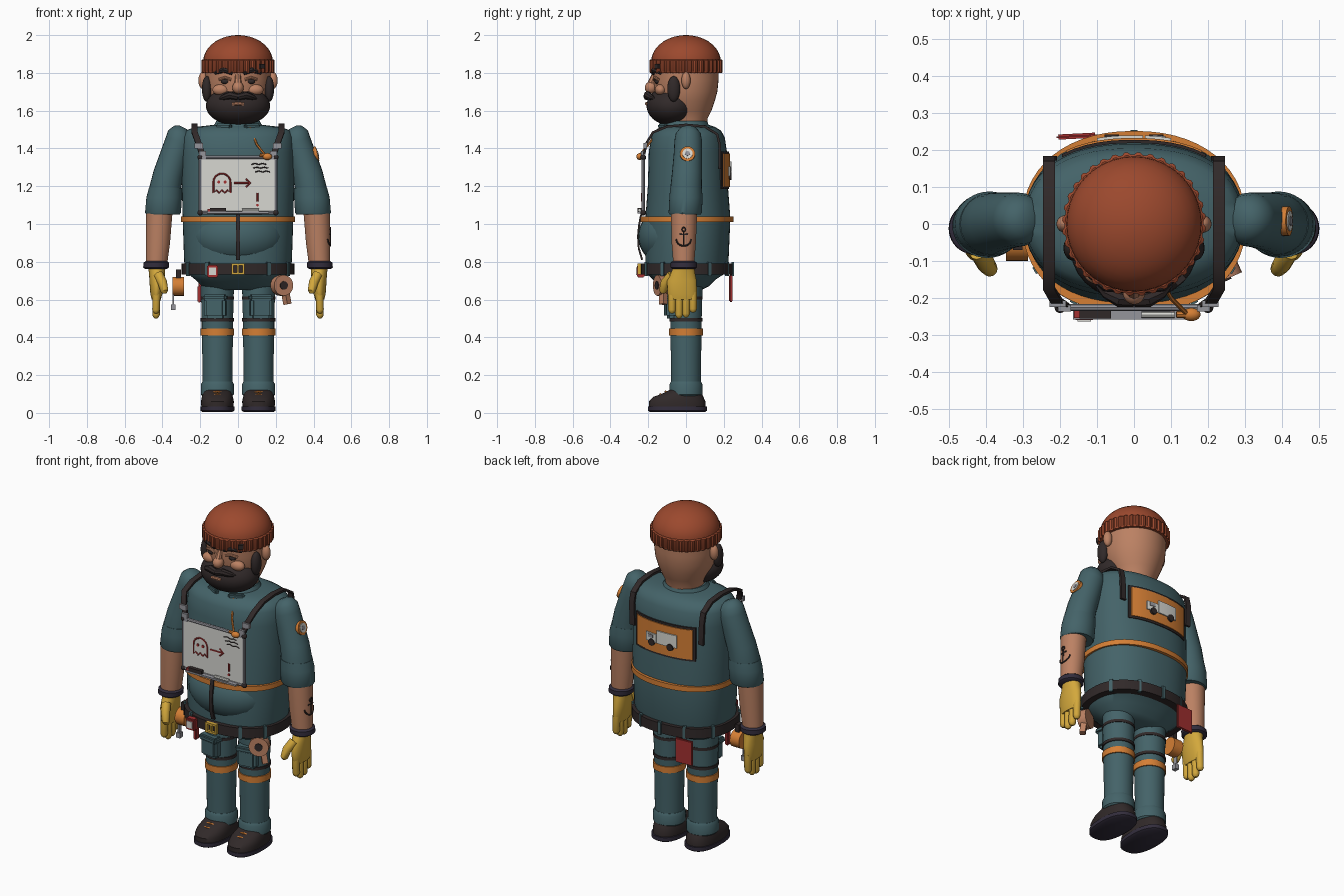
import bpy, bmesh, math
from mathutils import Vector

COL = {"teal cloth": (.058, .125, .14), "dark brown": (.030, .022, .022), "skin": (.50, .22, .125),
       "orange": (.66, .21, .035), "rust wool": (.33, .066, .027), "yellow glove": (.65, .39, .045),
       "white": (.68, .68, .64), "red": (.36, .03, .03), "grey metal": (.30, .30, .33),
       "dark violet": (.032, .026, .045)}
MAT = {}
for key, c in COL.items():
    MAT[key] = bpy.data.materials.new(key)
    MAT[key].diffuse_color = (*c, 1)
TEAL, DARK, SKIN, ORANGE, RUST, YELLOW, WHITE, RED, GREY, VIOLET = COL


def finish(name, bm, mat, angle=40):
    bmesh.ops.recalc_face_normals(bm, faces=bm.faces)
    me = bpy.data.meshes.new(name)
    bm.to_mesh(me)
    bm.free()
    me.materials.append(MAT[mat])
    ob = bpy.data.objects.new(name, me)
    bpy.context.collection.objects.link(ob)
    bpy.ops.object.select_all(action='DESELECT')
    ob.select_set(True)
    bpy.context.view_layer.objects.active = ob
    bpy.ops.object.shade_smooth_by_angle(angle=math.radians(angle))
    return ob


def bridge(name, rings, mat, angle=40):
    """Skin a row of equal rings and cap both ends."""
    bm = bmesh.new()
    vs = [[bm.verts.new(p) for p in r] for r in rings]
    n = len(vs[0])
    for a, b in zip(vs, vs[1:]):
        for i in range(n):
            bm.faces.new((a[i], a[(i + 1) % n], b[(i + 1) % n], b[i]))
    bm.faces.new(vs[0])
    bm.faces.new(vs[-1])
    return finish(name, bm, mat, angle)


def loft(name, secs, mat, n=2.0, count=40, rib=0, angle=40):
    """Horizontal superellipse sections: (z, cx, cy, rx, ry)."""
    rings = []
    for z, cx, cy, rx, ry in secs:
        ring = []
        for i in range(count):
            t = math.tau * i / count
            c, s = math.cos(t), math.sin(t)
            k = 1 + rib * (i // 2 % 2)
            ring.append((cx + k * rx * math.copysign(abs(c) ** (2 / n), c),
                         cy + k * ry * math.copysign(abs(s) ** (2 / n), s), z))
        rings.append(ring)
    return bridge(name, rings, mat, angle)


def tube(name, pts, radii, mat, sides=8):
    pts = [Vector(p) for p in pts]
    if not isinstance(radii, (list, tuple)):
        radii = [radii] * len(pts)
    rings = []
    for i, p in enumerate(pts):
        d = (pts[min(i + 1, len(pts) - 1)] - pts[max(i - 1, 0)]).normalized()
        up = Vector((0, 1, 0)) if abs(d.y) < .8 else Vector((1, 0, 0))
        u = d.cross(up).normalized()
        v = d.cross(u)
        rings.append([p + radii[i] * (u * math.cos(math.tau * k / sides) + v * math.sin(math.tau * k / sides))
                      for k in range(sides)])
    return bridge(name, rings, mat)


def disc(name, c, axis, r, t, mat):
    c, a = Vector(c), Vector(axis).normalized() * t / 2
    return tube(name, [c - a, c + a], r, mat, 24)


def ribbon(name, pts, w, t, mat):
    """Strap running in y/z with its width along x."""
    pts = [Vector(p) for p in pts]
    X, rings = Vector((w / 2, 0, 0)), []
    for i, p in enumerate(pts):
        d = pts[min(i + 1, len(pts) - 1)] - pts[max(i - 1, 0)]
        u = Vector((0, -d.z, d.y)).normalized() * t / 2
        rings.append([p - X - u, p + X - u, p + X + u, p - X + u])
    return bridge(name, rings, mat)


def ball(name, c, r, mat):
    bm = bmesh.new()
    bmesh.ops.create_uvsphere(bm, u_segments=28, v_segments=18, radius=1)
    for v in bm.verts:
        v.co = Vector([c[k] + v.co[k] * r[k] for k in range(3)])
    return finish(name, bm, mat)


def box(name, c, s, mat, bevel=0.0, turn=0.0):
    bm = bmesh.new()
    bmesh.ops.create_cube(bm, size=1)
    for v in bm.verts:
        v.co = Vector([v.co[k] * s[k] for k in range(3)])
    if bevel:
        bmesh.ops.bevel(bm, geom=bm.edges[:], offset=bevel, segments=2, affect='EDGES')
    ob = finish(name, bm, mat)
    ob.location, ob.rotation_euler = c, (0, 0, turn)
    return ob


def back_plate(name, x0, x1, z0, z1, off, mat):
    """Plate that follows the curve of the back."""
    rings = []
    for i in range(13):
        x = x0 + (x1 - x0) * i / 12
        y = .01 + .212 * (1 - (abs(x) / .3) ** 2.3) ** (1 / 2.3) + off
        rings.append([(x, y - .009, z0), (x, y, z0), (x, y, z1), (x, y - .009, z1)])
    return bridge(name, rings, mat)


# torso, belly, waist bands
loft("torso", [(.65, 0, 0, .15, .08), (.67, 0, 0, .19, .12), (.705, 0, -.01, .225, .165), (.74, 0, 0, .27, .21),
               (.8, 0, .005, .285, .22), (1.03, 0, .01, .293, .225), (1.2, 0, .01, .297, .212), (1.38, 0, .01, .297, .207),
               (1.46, 0, .01, .293, .195), (1.495, 0, .01, .275, .175), (1.513, 0, .01, .23, .145),
               (1.525, 0, 0, .13, .12)], TEAL, 2.3, 56)
ball("belly", (0, -.065, .935), (.25, .188, .17), TEAL)
loft("waist_stripe", [(1.01, 0, .005, .303, .247), (1.04, 0, .005, .303, .247)], ORANGE, 2.2, 56)
loft("belt", [(.732, 0, .003, .298, .243), (.79, 0, .003, .298, .243)], DARK, 2.3, 56)
ribbon("zip", [(0, -.232, .81), (0, -.25, .87), (0, -.254, .935), (0, -.249, .99), (0, -.238, 1.05)], .022, .01, DARK)
for i, a in enumerate((30, 62, 90, 118, 150, 210, 238, 302, 330)):
    t = math.radians(a)
    box("belt_loop_%d" % i, (.305 * math.cos(t), .247 * math.sin(t), .762), (.02, .014, .075), TEAL, 0, t - math.pi / 2)
for dx, dz, w, h in ((0, .024, .07, .011), (0, -.024, .07, .011), (-.03, 0, .011, .058), (.03, 0, .011, .058), (0, 0, .01, .05)):
    box("buckle", (dx, -.248, .762 + dz), (w, .02, h), YELLOW)
loft("collar", [(1.50, 0, -.005, .14, .135), (1.545, 0, 0, .115, .112)], TEAL)
loft("undershirt", [(1.53, 0, -.01, .10, .108), (1.552, 0, -.008, .095, .1)], WHITE)
for s in (-1, 1):
    box("collar_flap", (s * .075, -.122, 1.518), (.09, .025, .03), TEAL, .008, s * .45)

# head, face and beard
loft("head", [(1.5, 0, .01, .1, .1), (1.56, 0, .01, .108, .105), (1.6, 0, .005, .128, .13), (1.65, 0, 0, .152, .152),
              (1.7, 0, 0, .166, .166), (1.76, 0, 0, .172, .172), (1.84, 0, 0, .172, .172)], SKIN)
ball("beard", (0, -.075, 1.626), (.17, .134, .105), DARK)
tube("lips", [(-.03, -.203, 1.634), (0, -.209, 1.637), (.03, -.203, 1.634)], .009, SKIN)
ball("nose", (0, -.186, 1.722), (.03, .032, .032), SKIN)
tube("nose_bridge", [(0, -.168, 1.79), (0, -.188, 1.735)], [.014, .02], SKIN)
for s in (-1, 1):
    ball("ear", (s * .185, 0, 1.76), (.025, .024, .045), SKIN)
    ball("sideburn", (s * .165, -.065, 1.715), (.026, .034, .068), DARK)
    ball("eye", (s * .068, -.152, 1.755), (.023, .014, .014), DARK)
    ball("cheek", (s * .09, -.135, 1.71), (.045, .03, .03), SKIN)
    tube("eyelid", [(s * .035, -.166, 1.764), (s * .068, -.164, 1.775), (s * .1, -.146, 1.764)], .008, SKIN)
    tube("eyebrow", [(s * .028, -.173, 1.802), (s * .075, -.168, 1.817), (s * .122, -.135, 1.8)], [.014, .016, .009], DARK)
    tube("moustache", [(0, -.208, 1.672), (s * .04, -.204, 1.682), (s * .075, -.186, 1.672), (s * .105, -.16, 1.66)],
         [.017, .021, .016, .004], DARK)

# knitted hat
loft("hat_band", [(1.80, 0, 0, .184, .184), (1.808, 0, 0, .188, .188), (1.866, 0, 0, .188, .188), (1.872, 0, 0, .18, .18)],
     RUST, 2, 144, .035, 30)
loft("hat_dome", [(1.86 + .14 * math.sin(a), 0, 0, .184 * math.cos(a), .184 * math.cos(a))
                  for a in [math.radians(d) for d in (0, 10, 20, 30, 40, 50, 60, 70, 80, 87)]], RUST)
box("hat_tag", (.125, -.152, 1.835), (.03, .016, .026), DARK, 0, .68)

# arms, gloves, legs and shoes
for s in (-1, 1):
    tube("sleeve", [(s * .29, .012, 1.512), (s * .295, .012, 1.502), (s * .305, .012, 1.48), (s * .312, .012, 1.44),
                    (s * .335, .01, 1.37), (s * .37, .005, 1.26), (s * .387, 0, 1.18), (s * .393, 0, 1.1)],
         [.02, .045, .066, .073, .075, .08, .084, .08], TEAL, 24)
    loft("sleeve_cuff", [(1.05, s * .397, -.004, .088, .082), (1.06, s * .397, -.004, .095, .088),
                         (1.14, s * .391, 0, .094, .088), (1.19, s * .384, 0, .088, .084)], TEAL)
    loft("forearm", [(.78, s * .432, -.012, .056, .055), (.9, s * .424, -.012, .064, .064), (1.07, s * .416, -.01, .07, .07)], SKIN)
    loft("wristband", [(.762, s * .434, -.012, .058, .06), (.77, s * .434, -.012, .068, .07),
                       (.795, s * .432, -.012, .068, .07), (.803, s * .432, -.012, .058, .06)], VIOLET)
    loft("glove_palm", [(.6, s * .433, -.018, .024, .068), (.63, s * .432, -.02, .032, .078), (.7, s * .429, -.022, .04, .078),
                        (.74, s * .429, -.016, .042, .064), (.77, s * .43, -.012, .046, .056)], YELLOW)
    for k in range(4):
        y, e = -.074 + .037 * k, (.53, .505, .51, .535)[k]
        tube("finger", [(s * .431, y, .64), (s * .434, y, e + .015), (s * .434, y, e + .004), (s * .434, y, e - .004)],
             [.021, .02, .016, .007], YELLOW, 12)
    tube("thumb", [(s * .42, -.075, .73), (s * .4, -.11, .69), (s * .39, -.122, .645), (s * .389, -.122, .632)],
         [.026, .025, .021, .01], YELLOW, 12)

    x = s * .109
    loft("leg", [(z, x, 0, r, r) for z, r in ((.1, .078), (.3, .08), (.42, .083), (.5, .083), (.6, .086), (.72, .088))], TEAL)
    loft("trouser_cuff", [(z, x, 0, r, r) for z, r in ((.09, .08), (.098, .088), (.15, .088), (.165, .08))], TEAL)
    loft("leg_stripe", [(.41, x, 0, .089, .089), (.447, x, 0, .089, .089)], ORANGE)
    for z in (.485, .6):
        loft("thigh_strap", [(z, x, 0, .0885, .0885), (z + .017, x, 0, .0885, .0885)], DARK)
    box("thigh_pocket", (x + s * .012, -.08, .555), (.115, .06, .11), TEAL, .015, s * .15)
    box("pocket_flap", (x + s * .012, -.085, .61), (.125, .066, .035), TEAL, .01, s * .15)
    loft("shoe_sole", [(.004, x, -.045, .078, .145), (.012, x, -.045, .09, .156), (.034, x, -.045, .09, .156)], VIOLET, 2.4)
    loft("shoe", [(.03, x, -.047, .085, .15), (.06, x, -.047, .087, .15), (.085, x, -.04, .082, .132),
                  (.105, x, -.018, .076, .1), (.13, x, 0, .068, .073)], DARK, 2.3)
    for k in range(2):
        y, z = -.108 - .028 * k, .113 - .014 * k
        tube("lace", [(x - .045, y + .012, z - .014), (x, y, z), (x + .045, y + .012, z - .014)], .006, ORANGE, 6)

    # harness straps
    ribbon("strap", [(s * .19, -.222, 1.37), (s * .21, -.208, 1.43), (s * .23, -.175, 1.485), (s * .23, -.1, 1.516),
                     (s * .23, 0, 1.525), (s * .23, .1, 1.516), (s * .23, .165, 1.475), (s * .23, .178, 1.42),
                     (s * .225, .178, 1.29)], .032, .013, DARK)
    box("strap_buckle", (s * .207, -.216, 1.415), (.045, .018, .028), GREY)
    box("strap_clip", (s * .188, -.228, 1.365), (.035, .018, .045), GREY)

# whiteboard with frame, tray and sketch
box("board", (0, -.224, 1.207), (.4, .014, .3), WHITE)
for z in (1.06, 1.353):
    tube("board_rail", [(-.2, -.226, z), (.2, -.226, z)], .01, GREY)
for s in (-1, 1):
    tube("board_side", [(s * .2, -.226, 1.06), (s * .2, -.226, 1.353)], .009, GREY)
    for z in (1.06, 1.353):
        ball("board_corner", (s * .2, -.226, z), (.015, .015, .015), DARK)
box("tray", (0, -.243, 1.06), (.33, .03, .01), GREY)
box("eraser", (-.105, -.245, 1.075), (.085, .022, .02), DARK)
box("eraser_tip", (-.155, -.245, 1.072), (.014, .02, .015), RED)
tube("marker", [(.02, -.246, 1.073), (.11, -.246, 1.073)], .009, WHITE)


def sketch(name, pts, mat=RED, r=.0045):
    tube(name, [(x, -.232, z) for x, z in pts], r, mat, 6)


head_arc = [(-.085 + .045 * math.cos(math.radians(a)), 1.222 + .045 * math.sin(math.radians(a))) for a in range(180, -1, -20)]
hem = [(-.04 - .015 * k, 1.165 + .014 * (k % 2)) for k in range(7)]
sketch("sketch_ghost", head_arc + hem + [(-.13, 1.222)])
for dx in (-.017, .017):
    disc("sketch_eye", (-.085 + dx, -.232, 1.222), (0, 1, 0), .008, .006, RED)
sketch("sketch_arrow", [(-.02, 1.217), (.065, 1.217)])
sketch("sketch_arrow_tip", [(.042, 1.238), (.066, 1.217), (.042, 1.196)])
sketch("sketch_stroke", [(.103, 1.165), (.103, 1.12)], RED, .006)
disc("sketch_dot", (.103, -.232, 1.1), (0, 1, 0), .007, .006, RED)
for k in range(3):
    sketch("sketch_line", [(.07 + .02 * j + .01 * k, 1.315 - .02 * k + .006 * (j % 2)) for j in range(5)], DARK, .003)

# whistle on a cord
tube("cord", [(.06, -.125, 1.52), (.1, -.2, 1.42), (.14, -.24, 1.37)], .006, ORANGE, 6)
ball("whistle", (.155, -.245, 1.357), (.025, .018, .018), ORANGE)
tube("whistle_mouth", [(.115, -.245, 1.365), (.15, -.245, 1.362)], .01, ORANGE)

# back patch with a small van
back_plate("patch_border", -.195, .195, 1.185, 1.385, .006, DARK)
back_plate("patch", -.183, .183, 1.197, 1.373, .011, ORANGE)
back_plate("van_body", -.1, .025, 1.255, 1.33, .018, WHITE)
back_plate("van_cab", .03, .1, 1.255, 1.305, .018, WHITE)
back_plate("van_window", .05, .085, 1.28, 1.298, .021, GREY)
for x in (-.06, .06):
    disc("van_wheel", (x, .234, 1.253), (0, 1, 0), .02, .016, DARK)

# sleeve badge and forearm anchor mark
ax = (.97, 0, .25)
disc("badge", (.411, .008, 1.37), ax, .04, .02, ORANGE)
disc("badge_face", (.414, .008, 1.371), ax, .027, .02, WHITE)
disc("badge_dot", (.417, .008, 1.372), ax, .013, .018, GREY)


def mark(pts):
    tube("anchor_mark", [(.4225 + math.sqrt(.066 ** 2 - y * y), y - .012, z) for y, z in pts], .0045, DARK, 6)


mark([(0, .96), (0, .885)])
mark([(-.022, .945), (.022, .945)])
mark([(.04 * math.cos(math.radians(a)), .92 + .036 * math.sin(math.radians(a))) for a in range(180, 361, 20)])
mark([(.01 * math.cos(math.radians(a)), .971 + .01 * math.sin(math.radians(a))) for a in range(0, 361, 45)])

# things hanging from the belt
box("red_pouch", (-.135, -.24, .75), (.06, .04, .068), RED, .006)
box("pouch_label", (-.135, -.26, .75), (.036, .008, .04), WHITE)
disc("tape_measure", (-.317, -.05, .67), (1, 0, 0), .05, .06, ORANGE)
box("tape_hook", (-.315, -.05, .735), (.025, .04, .05), DARK)
box("tape_blade", (-.342, -.06, .605), (.008, .025, .09), GREY)
box("tape_tip", (-.342, -.06, .56), (.024, .03, .03), GREY)
disc("tape_roll", (.232, -.13, .675), (.4, -.9, 0), .055, .05, SKIN)
disc("roll_core", (.234, -.134, .675), (.4, -.9, 0), .022, .05, DARK)
tube("roll_end", [(.25, -.12, .64), (.262, -.12, .575)], .022, SKIN, 4)
box("rag", (-.155, .238, .66), (.11, .014, .145), RED, .005, .05)
box("tool_loop", (-.205, -.1, .63), (.02, .03, .09), RED, .005)
